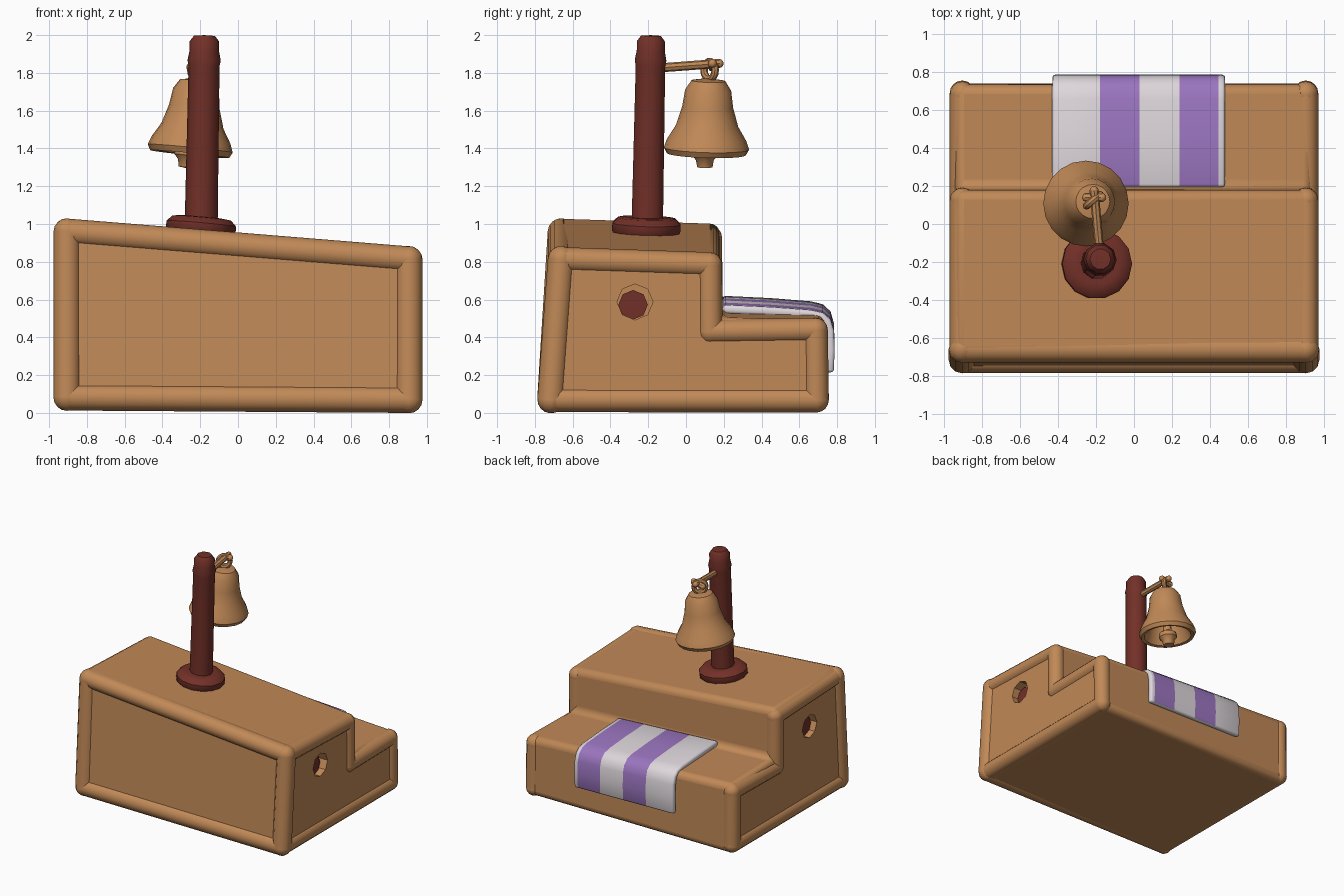
import bpy, bmesh, math
from mathutils import Vector, Matrix

cube = bpy.data.objects.get("Cube")
if cube:
    bpy.data.objects.remove(cube, do_unlink=True)


def material(name, rgb):
    m = bpy.data.materials.new(name)
    m.use_nodes = True
    m.diffuse_color = (*rgb, 1)
    bsdf = m.node_tree.nodes["Principled BSDF"]
    bsdf.inputs["Base Color"].default_value = (*rgb, 1)
    bsdf.inputs["Roughness"].default_value = 0.8
    return m


WOOD = material("warm wood", (0.53, 0.25, 0.095))
RED = material("dark red wood", (0.17, 0.03, 0.021))
WHITE = material("white cloth", (0.73, 0.68, 0.71))
PURPLE = material("purple cloth", (0.33, 0.18, 0.53))


def finish(name, bm, mats, angle=40, recalc=True):
    if recalc:
        bmesh.ops.recalc_face_normals(bm, faces=bm.faces)
    mesh = bpy.data.meshes.new(name)
    bm.to_mesh(mesh)
    bm.free()
    for m in mats:
        mesh.materials.append(m)
    ob = bpy.data.objects.new(name, mesh)
    bpy.context.collection.objects.link(ob)
    activate(ob)
    bpy.ops.object.shade_smooth_by_angle(angle=math.radians(angle))
    return ob


def activate(ob):
    bpy.ops.object.select_all(action='DESELECT')
    ob.select_set(True)
    bpy.context.view_layer.objects.active = ob


def lathe(name, profile, mat, loc, tilt=(0, 0), sides=16):
    """Spin (radius, height) points round z, then tilt about x and y."""
    bm = bmesh.new()
    vs = [bm.verts.new((r, 0, z)) for r, z in profile]
    es = [bm.edges.new(pair) for pair in zip(vs, vs[1:])]
    bmesh.ops.spin(bm, geom=vs + es, cent=(0, 0, 0), axis=(0, 0, 1),
                   angle=math.tau, steps=sides)
    bmesh.ops.remove_doubles(bm, verts=bm.verts, dist=0.0005)
    ob = finish(name, bm, [mat])
    ob.location = loc
    ob.rotation_euler = (*tilt, 0)
    return ob


def add_beam(bm, a, b, r, sides=12):
    """Round bar with ball ends."""
    d = b - a
    rot = d.to_track_quat('Z', 'Y').to_matrix().to_4x4()
    bmesh.ops.create_cone(bm, cap_ends=True, segments=sides, radius1=r, radius2=r,
                          depth=d.length, matrix=Matrix.Translation((a + b) / 2) @ rot)
    for p in (a, b):
        bmesh.ops.create_uvsphere(bm, u_segments=sides, v_segments=8, radius=r,
                                  matrix=Matrix.Translation(p) @ rot)


def slope(x, y, z):
    """The whole stand grows taller towards its right end."""
    return Vector((x, y, z * (1.09 - 0.1 * x)))


# Stepped body
outline = [(-0.755, 0.012), (-0.695, 0.872), (0.178, 0.848),
           (0.185, 0.505), (0.735, 0.495), (0.742, 0.012)]
bm = bmesh.new()
ends = [[bm.verts.new(slope(x, y, z)) for y, z in outline] for x in (-0.945, 0.945)]
for ring in ends:
    bm.faces.new(ring)
for i in range(len(outline)):
    j = (i + 1) % len(outline)
    bm.faces.new((ends[0][i], ends[0][j], ends[1][j], ends[1][i]))
body = finish("stand_body", bm, [WOOD])
bev = body.modifiers.new("round", 'BEVEL')
bev.width, bev.segments = 0.05, 4

# Round hole cut in both ends, with a red plug inside
HOLE_Y, HOLE_Z = -0.27, 0.59
bm = bmesh.new()
plugs = bmesh.new()
for side in (-1, 1):
    p = slope(side * 0.945, HOLE_Y, HOLE_Z)
    turn = Matrix.Rotation(math.pi / 2, 4, 'Y')
    bmesh.ops.create_cone(bm, cap_ends=True, segments=8, radius1=0.095, radius2=0.095,
                          depth=0.16, matrix=Matrix.Translation(p) @ turn)
    p.x = side * 0.865
    p += Vector((0, -0.01, -0.015))
    bmesh.ops.create_cone(plugs, cap_ends=True, segments=8, radius1=0.078, radius2=0.078,
                          depth=0.06, matrix=Matrix.Translation(p) @ turn)
cutter = finish("hole_cutter", bm, [WOOD])
cutter.hide_render = True
cut = body.modifiers.new("holes", 'BOOLEAN')
cut.object, cut.solver = cutter, 'EXACT'
activate(body)
for m in [m.name for m in body.modifiers]:
    bpy.ops.object.modifier_apply(modifier=m)
bpy.data.objects.remove(cutter, do_unlink=True)
bpy.ops.object.shade_smooth_by_angle(angle=math.radians(40))
finish("hole_plugs", plugs, [RED])

# Rounded frame bars along the edges
front_low, front_top = (-0.715, 0.07), (-0.66, 0.812)
riser_top, riser_low = (0.125, 0.785), (0.128, 0.43)
back_top, back_low = (0.685, 0.438), (0.69, 0.068)
bm = bmesh.new()
for x in (-0.905, 0.905):
    path = [front_low, front_top, riser_top, riser_low, back_top, back_low, front_low]
    for i, (a, b) in enumerate(zip(path, path[1:])):
        add_beam(bm, slope(x, *a), slope(x, *b), 0.072 if i == 0 else 0.066)
for p in (front_low, front_top):
    add_beam(bm, slope(-0.905, *p), slope(0.905, *p), 0.07)
finish("stand_frame", bm, [WOOD])

# Post with its foot ring
lathe("post", [(0, -0.1), (0.088, -0.1), (0.082, 0.84), (0.088, 0.87), (0.078, 0.92),
               (0.078, 0.97), (0.055, 1.0), (0, 1.003)], RED,
      (-0.195, -0.205, 0.997), (-0.02, 0.018), 10)
lathe("post_foot", [(0, -0.06), (0.16, -0.06), (0.185, -0.03), (0.185, 0.01),
                    (0.155, 0.04), (0.11, 0.045), (0, 0.04)], RED,
      (-0.195, -0.21, 0.992), (-0.03, 0.09), 14)

# Arm that carries the bell, with a cross pin
bm = bmesh.new()
add_beam(bm, Vector((-0.18, -0.16, 1.825)), Vector((-0.21, 0.175, 1.85)), 0.024, 8)
add_beam(bm, Vector((-0.25, 0.14, 1.83)), Vector((-0.17, 0.14, 1.85)), 0.024, 8)
finish("bell_arm", bm, [WOOD])

# Hanging ring
bpy.ops.mesh.primitive_torus_add(major_radius=0.046, minor_radius=0.02, major_segments=14,
                                 minor_segments=8, location=(-0.215, 0.125, 1.815),
                                 rotation=(math.pi / 2, 0, 0.7))
ring = bpy.context.object
ring.name = "bell_ring"
ring.data.materials.append(WOOD)
bpy.ops.object.shade_smooth_by_angle(angle=math.radians(40))

# Bell and clapper
BELL = (-0.253, 0.108, 1.4)
lathe("bell", [(0, 0.375), (0.09, 0.36), (0.122, 0.31), (0.135, 0.22), (0.165, 0.12),
               (0.21, 0.045), (0.226, 0), (0.21, -0.03), (0.185, -0.025), (0.15, 0.07),
               (0.115, 0.2), (0.09, 0.29), (0, 0.32)], WOOD, BELL, (-0.03, 0.1), 20)
lathe("bell_clapper", [(0, 0.3), (0.028, 0.3), (0.034, 0.02), (0.07, 0), (0.072, -0.035),
                       (0.05, -0.06), (0.042, -0.1), (0, -0.105)], WOOD,
      (-0.262, 0.1, 1.4), (0, 0.1), 10)

# Striped cloth draped over the step
drape = [(0.195, 0.548), (0.45, 0.537), (0.66, 0.522), (0.725, 0.508), (0.765, 0.475),
         (0.783, 0.42), (0.787, 0.32), (0.782, 0.205)]
stripes = [-0.43, -0.18, 0.03, 0.24, 0.445, 0.48]
bm = bmesh.new()
rows = [[bm.verts.new(slope(x, y, z)) for x in stripes] for y, z in drape]
for a, b in zip(rows, rows[1:]):
    for i in range(len(stripes) - 1):
        f = bm.faces.new((a[i], a[i + 1], b[i + 1], b[i]))
        f.material_index = i % 2
cloth = finish("striped_cloth", bm, [WHITE, PURPLE, WHITE, WHITE], recalc=False)
thick = cloth.modifiers.new("thickness", 'SOLIDIFY')
thick.thickness, thick.offset = 0.045, -1
thick.material_offset = thick.material_offset_rim = 2
soft = cloth.modifiers.new("soft_edge", 'BEVEL')
soft.width, soft.segments, soft.limit_method = 0.015, 2, 'ANGLE'
soft.angle_limit = math.radians(50)
